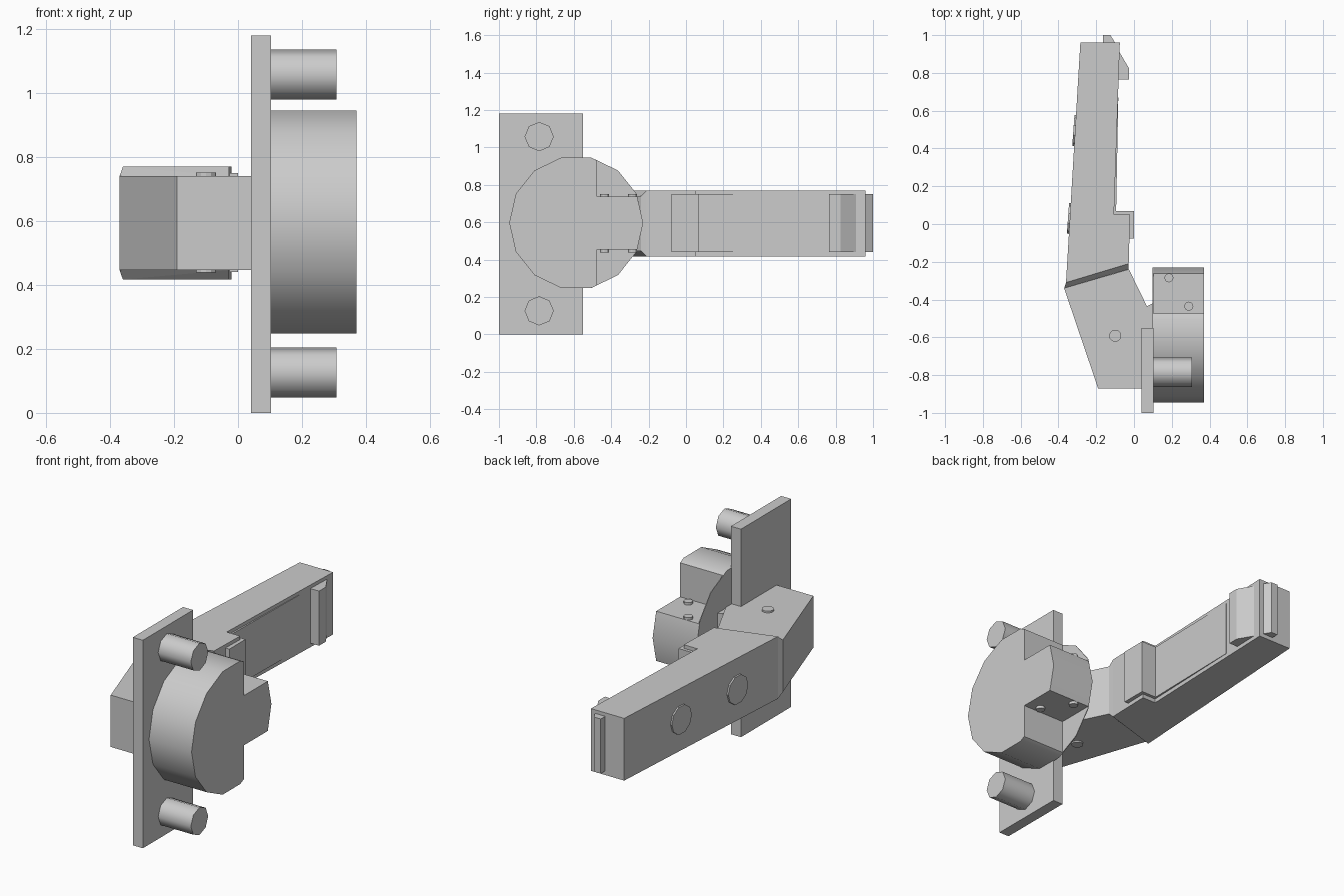
import bpy, bmesh
from math import sin, cos, pi, radians, atan2
from mathutils import Vector

if "Cube" in bpy.data.objects:
    bpy.data.objects.remove(bpy.data.objects["Cube"])

ZC = 0.595  # height of the symmetry plane


def finish(name, bm, smooth=None):
    bmesh.ops.recalc_face_normals(bm, faces=bm.faces)
    me = bpy.data.meshes.new(name)
    bm.to_mesh(me)
    bm.free()
    ob = bpy.data.objects.new(name, me)
    bpy.context.collection.objects.link(ob)
    if smooth:
        me.shade_smooth()
        me.set_sharp_from_angle(angle=radians(smooth))
    return ob


def prism(name, pts, lo, hi, axis='Z', smooth=None):
    """Extrude an outline: (x, y) along Z or (y, z) along X."""
    bm = bmesh.new()
    place = (lambda a, b: (a, b, lo)) if axis == 'Z' else (lambda a, b: (lo, a, b))
    face = bm.faces.new([bm.verts.new(place(*p)) for p in pts])
    new = bmesh.ops.extrude_face_region(bm, geom=[face])['geom']
    offset = Vector((0, 0, hi - lo)) if axis == 'Z' else Vector((hi - lo, 0, 0))
    bmesh.ops.translate(bm, vec=offset,
                        verts=[v for v in new if isinstance(v, bmesh.types.BMVert)])
    return finish(name, bm, smooth)


def ring(cx, cy, r, n):
    return [(cx + r * cos(2 * pi * k / n), cy + r * sin(2 * pi * k / n)) for k in range(n)]


# mounting plate and its two bolts
prism("mounting_plate", [(-1, 0), (-0.55, 0), (-0.55, 1.18), (-1, 1.18)], 0.04, 0.103, 'X')
for label, z in (("lower", 0.126), ("upper", 1.058)):
    prism(label + "_bolt", ring(-0.785, z, 0.078, 8), 0.10, 0.308, 'X', 50)

# round hub: cut flat on one side, with a tongue reaching to the rim
gon = ring(-0.587, 0.597, 0.358, 14)
hub = gon[3:12] + [(-0.475, 0.264), (-0.475, 0.455), (-0.261, 0.455), gon[0],
                   (-0.261, 0.737), (-0.475, 0.737), (-0.475, 0.93)]
prism("hub", hub, 0.10, 0.37, 'X', 50)
prism("hub_back_disc", gon, 0.098, 0.102, 'X')

# pivot bracket and small latch edge
prism("pivot_bracket", [(-0.37, -0.34), (-0.19, -0.87), (0.05, -0.87), (0.10, -0.80),
                        (0.10, -0.50), (-0.027, -0.24)], 0.447, 0.741)
prism("latch_edge", [(0.06, -0.44), (0.10, -0.42), (0.10, -0.50)], 0.455, 0.737)

# pins running through the hub tongue and the bracket
for i, (x, y, r) in enumerate(((0.185, -0.285, 0.024), (0.29, -0.435, 0.024),
                               (-0.10, -0.592, 0.032))):
    prism("pin_%d" % (i + 1), ring(x, y, r, 12), ZC - 0.156, ZC + 0.156)

# handle arm with a stepped inner side
prism("handle", [(-0.36, -0.31), (-0.028, -0.21), (-0.021, 0.05), (-0.106, 0.05),
                 (-0.075, 0.96), (-0.284, 0.96)], 0.417, 0.77)

# bevelled collar at the handle root
bm = bmesh.new()
for pts, h in ((((-0.36, -0.31), (-0.028, -0.21)), 0.1765),
               (((-0.37, -0.34), (-0.028, -0.24)), 0.147)):
    for x, y in pts:
        for s in (-1, 1):
            bm.verts.new((x, y, 0.5935 + s * h))
bmesh.ops.convex_hull(bm, input=bm.verts)
bmesh.ops.dissolve_limit(bm, angle_limit=0.02, verts=bm.verts, edges=bm.edges)
finish("handle_collar", bm)

# inner pads, catch and end lip
details = {
    "grip_pad": [(-0.03, -0.078), (0, -0.078), (0, 0.068), (-0.11, 0.068),
                 (-0.11, 0.045), (-0.03, 0.045)],
    "inner_strip": [(-0.13, 0.05), (-0.095, 0.05), (-0.083, 0.67), (-0.13, 0.67)],
    "catch": [(-0.10, 0.765), (-0.027, 0.765), (-0.027, 0.825), (-0.077, 0.91), (-0.10, 0.91)],
    "end_lip": [(-0.165, 0.95), (-0.10, 0.95), (-0.10, 0.96), (-0.125, 1.0), (-0.165, 1.0)],
}
for name, pts in details.items():
    prism(name, pts, 0.44, 0.75)

# two flat buttons on the outer face, following its slope
for i, (x, y) in enumerate(((-0.3395, 0.03), (-0.311, 0.495))):
    ob = prism("face_button_%d" % (i + 1), ring(0, 0, 0.082, 10), -0.01, 0.02, 'X')
    ob.location = (x, y, ZC)
    ob.rotation_euler.z = -atan2(0.07, 1.0)
